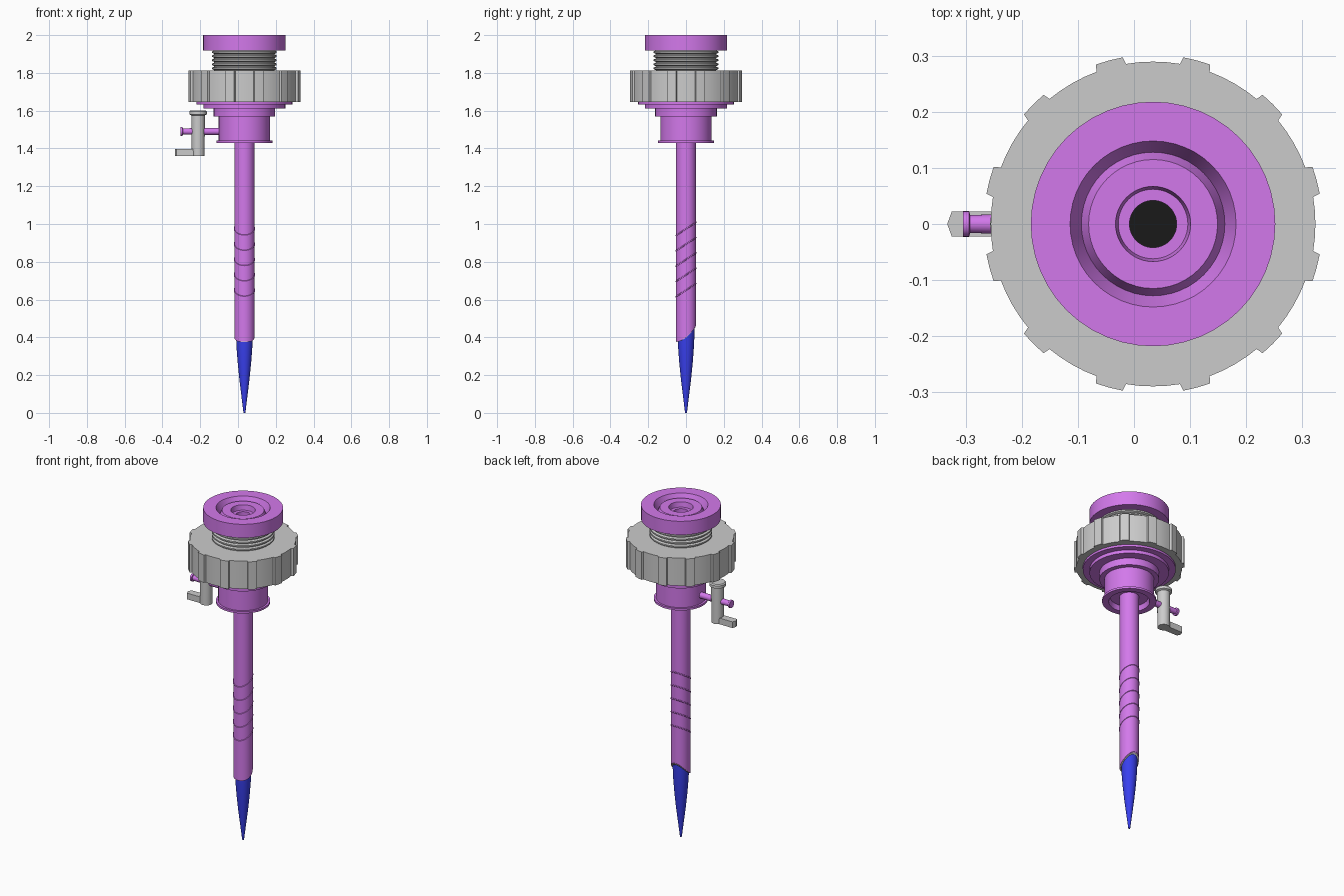
import bpy, bmesh
from math import sin, cos, radians, pi
from mathutils import Matrix

if "Cube" in bpy.data.objects:
    bpy.data.objects.remove(bpy.data.objects["Cube"])

CX = 0.034  # x of the main axis


def material(name, rgb):
    m = bpy.data.materials.new(name)
    m.diffuse_color = (*rgb, 1)
    m.use_nodes = True
    m.node_tree.nodes["Principled BSDF"].inputs["Base Color"].default_value = m.diffuse_color
    return m


PURPLE = material("purple", (0.65, 0.19, 0.83))
BLUE = material("blue", (0.04, 0.05, 0.85))
BLACK = material("black", (0.01, 0.01, 0.01))


def finish(name, bm, mat=None):
    bmesh.ops.recalc_face_normals(bm, faces=bm.faces[:])
    me = bpy.data.meshes.new(name)
    bm.to_mesh(me)
    bm.free()
    ob = bpy.data.objects.new(name, me)
    bpy.context.collection.objects.link(ob)
    if mat:
        me.materials.append(mat)
    bpy.ops.object.select_all(action='DESELECT')
    ob.select_set(True)
    bpy.context.view_layer.objects.active = ob
    bpy.ops.object.shade_smooth_by_angle(angle=radians(30))
    return ob


def lathe(name, profile, mat=None, closed=False, seg=48,
          matrix=Matrix.Translation((CX, 0, 0)), warp=None):
    """Spin (radius, height) points round z; warp may move each point's height."""
    bm = bmesh.new()
    rows = []
    for r, z in profile:
        if r == 0:
            rows.append([bm.verts.new(matrix @ Matrix.Translation((0, 0, z)).translation)] * seg)
            continue
        row = []
        for i in range(seg):
            a = 2 * pi * i / seg
            x, y = r * cos(a), r * sin(a)
            zz = warp(y, z) if warp else z
            row.append(bm.verts.new(matrix @ Matrix.Translation((x, y, zz)).translation))
        rows.append(row)
    pairs = list(zip(rows, rows[1:]))
    if closed:
        pairs.append((rows[-1], rows[0]))
    for a, b in pairs:
        for i in range(seg):
            j = (i + 1) % seg
            bm.faces.new(list(dict.fromkeys((a[i], a[j], b[j], b[i]))))
    return finish(name, bm, mat)


def prism(name, outline, z0, z1):
    bm = bmesh.new()
    f = bm.faces.new([bm.verts.new((x, y, z0)) for x, y in outline])
    ext = bmesh.ops.extrude_face_region(bm, geom=[f])
    for v in ext["geom"]:
        if isinstance(v, bmesh.types.BMVert):
            v.co.z = z1
    return finish(name, bm)


# Top cap with a V groove and a stepped bore
lathe("top_cap", [(0.042, 1.918), (0.218, 1.918), (0.218, 2.0), (0.148, 2.0),
                  (0.128, 1.955), (0.115, 1.985), (0.067, 1.985),
                  (0.062, 1.955), (0.042, 1.955)], PURPLE, closed=True)

# Grey threaded neck
neck = [(0.05, 1.66), (0.16, 1.66)]
for k in range(5):
    z = 1.815 + k * 0.0215
    neck += [(0.16, z), (0.171, z + 0.005), (0.171, z + 0.013), (0.16, z + 0.018)]
lathe("threaded_neck", neck + [(0.05, 1.92)], closed=True)

# Grip ring with twelve ribs
outline = []
for k in range(12):
    for da, r in ((-10, 0.2895), (-5.4, 0.2895), (-4.7, 0.302), (0, 0.302),
                  (4.7, 0.302), (5.4, 0.2895), (10, 0.2895), (15, 0.2895)):
        outline.append((radians(15 + 30 * k + da), r))
bm = bmesh.new()
loops = []
for z, inner in ((1.645, True), (1.645, False), (1.812, False), (1.812, True)):
    loops.append([bm.verts.new((CX + (0.158 if inner else r) * cos(a),
                                (0.158 if inner else r) * sin(a), z)) for a, r in outline])
n = len(outline)
for q in range(4):
    a, b = loops[q], loops[(q + 1) % 4]
    for i in range(n):
        j = (i + 1) % n
        bm.faces.new((a[i], a[j], b[j], b[i]))
finish("grip_ring", bm)

# Stepped body with flanges and a recessed underside
lathe("body", [(0.05, 1.66), (0.254, 1.66), (0.254, 1.632), (0.217, 1.632),
               (0.217, 1.612), (0.163, 1.612), (0.163, 1.57), (0.136, 1.57),
               (0.136, 1.442), (0.148, 1.442), (0.148, 1.43), (0.112, 1.43),
               (0.104, 1.46), (0.05, 1.46)], PURPLE, closed=True)


# Long tube with an oblique lower end, lined by a grey sleeve
def oblique(y, z):
    return z + 0.79 * y + 6.5 * y * y if z < 0.5 else z


lathe("long_tube", [(0.053, 0.401), (0.053, 1.5), (0.0475, 1.5), (0.0475, 0.401)],
      PURPLE, closed=True, warp=oblique)
lathe("tube_lining", [(0.0478, 0.408), (0.0478, 1.93), (0.042, 1.93), (0.042, 0.408)],
      PURPLE, closed=True, warp=oblique)
lathe("tube_collar", [(0.0505, 0.399), (0.0505, 0.43), (0.044, 0.43), (0.044, 0.399)],
      closed=True, warp=oblique)
lathe("bore_core", [(0, 1.5), (0.043, 1.5), (0.043, 1.48), (0, 1.48)], BLACK)

# Slanted raised rings on the tube
for k in range(5):
    z = 0.65 + k * 0.081
    lathe(f"slanted_ring_{k + 1}",
          [(0.051, z - 0.005), (0.0555, z - 0.003), (0.0555, z + 0.003), (0.051, z + 0.005)],
          PURPLE, closed=True, warp=lambda y, h: h + 0.65 * y)

# Blue pointed tip
lathe("pointed_tip", [(0, 0), (0.005, 0), (0.016, 0.09), (0.027, 0.18), (0.036, 0.27),
                      (0.042, 0.35), (0.045, 0.42), (0.045, 0.5), (0, 0.5)], BLUE)

# Side outlet pipe with an end flange
side = Matrix.Translation((CX, 0, 1.49)) @ Matrix.Rotation(-pi / 2, 4, 'Y')
lathe("outlet_pipe", [(0, 0.12), (0.018, 0.12), (0.018, 0.25), (0.016, 0.326), (0.023, 0.328),
                      (0.023, 0.339), (0, 0.339)], PURPLE, seg=24, matrix=side)

# Valve stem and lever
lathe("valve_stem", [(0, 1.36), (0.034, 1.36), (0.036, 1.575), (0.046, 1.58), (0.046, 1.596),
                     (0.04, 1.602), (0, 1.602)], seg=24,
      matrix=Matrix.Translation((-0.211, 0, 0)))
prism("valve_lever", [(-0.333, 0), (-0.325, -0.022), (-0.19, -0.022),
                      (-0.19, 0.022), (-0.325, 0.022)], 1.36, 1.397)
